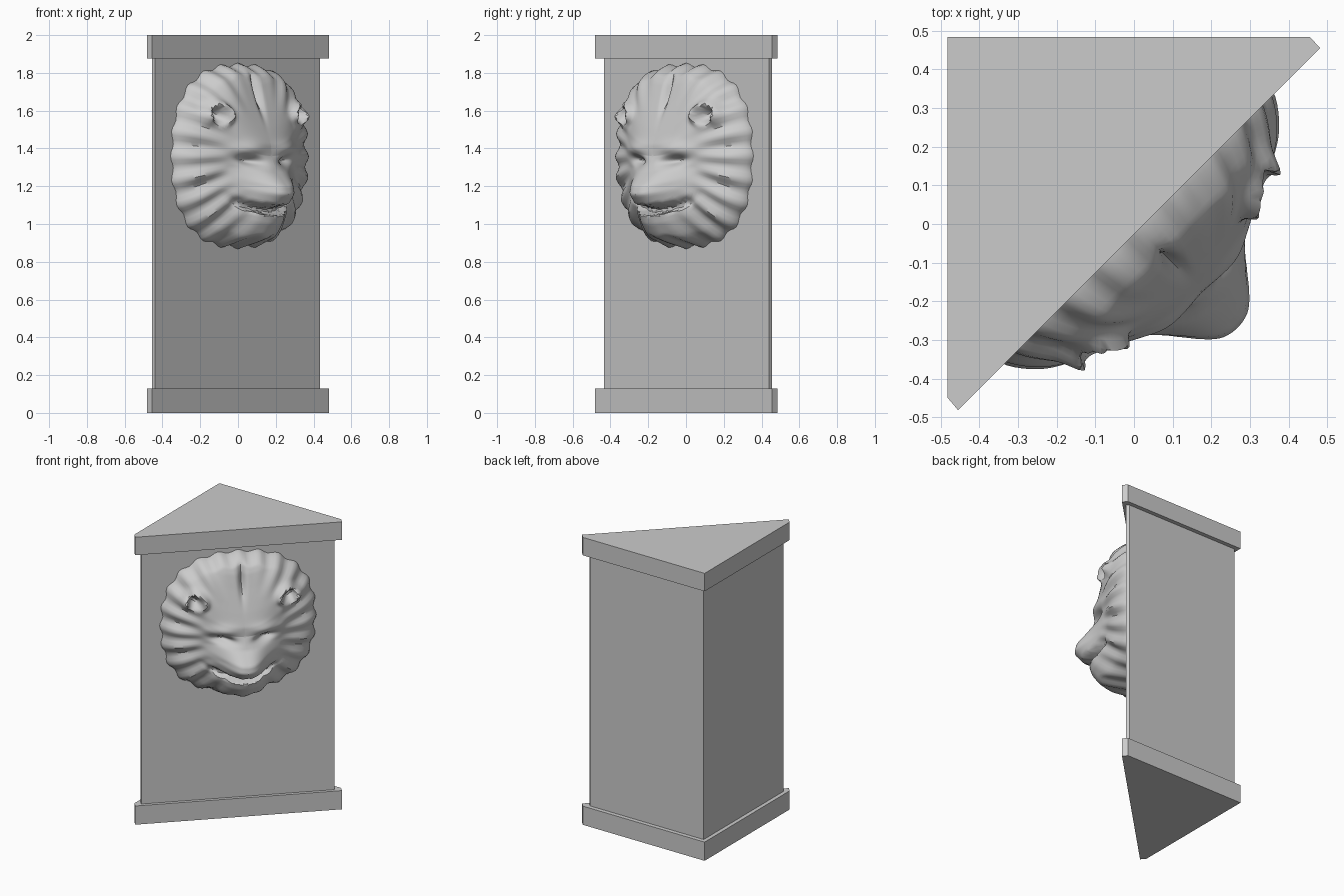
import bpy, bmesh
from math import sin, cos, pi, exp, sqrt

if "Cube" in bpy.data.objects:
    bpy.data.objects.remove(bpy.data.objects["Cube"])


def make(name, verts, faces):
    me = bpy.data.meshes.new(name)
    me.from_pydata(verts, [], faces)
    bm = bmesh.new()
    bm.from_mesh(me)
    bmesh.ops.recalc_face_normals(bm, faces=bm.faces)
    bm.to_mesh(me)
    bm.free()
    ob = bpy.data.objects.new(name, me)
    bpy.context.collection.objects.link(ob)
    return ob


def prism(name, outline, z0, z1):
    n = len(outline)
    verts = [(x, y, z) for z in (z0, z1) for x, y in outline]
    faces = [list(range(n)), list(range(n, 2 * n))]
    faces += [(i, (i + 1) % n, n + (i + 1) % n, n + i) for i in range(n)]
    return make(name, verts, faces)


# Corner pedestal: shaft between two wider triangular slabs
slab = [(-.482, .484), (-.482, -.45), (-.455, -.482), (.482, .455), (.455, .484)]
shaft = [(-.455, .455), (-.455, -.42), (-.44, -.435), (.435, .44), (.42, .455)]
prism("base_slab", slab, 0, .13)
prism("top_slab", slab, 1.875, 2)
prism("shaft", shaft, .13, 1.875)

# Face profile down the middle: (height, projection)
PROFILE = [(.80, .05), (.865, .09), (.90, .19), (.95, .235), (1.0, .27), (1.045, .285),
           (1.06, .20), (1.085, .20), (1.10, .33), (1.155, .38), (1.20, .37),
           (1.28, .29), (1.36, .25), (1.42, .245), (1.51, .215), (1.65, .165),
           (1.74, .135), (1.83, .09), (1.90, .05)]


def interp(table, z):
    for (z0, a), (z1, b) in zip(table, table[1:]):
        if z <= z1:
            k = max(0, (z - z0) / (z1 - z0))
            return a + (b - a) * k
    return table[-1][1]


def bump(d, s):
    return exp(-(d / s) ** 2)


WIDTH = [(.9, .15), (1.05, .17), (1.2, .15), (1.3, .16), (1.4, .22), (1.6, .25), (1.9, .22)]


def height(u, z, t, ang):
    a = abs(u)
    base = .172 * (1 - t ** 3.5) ** .75
    # radial locks of the mane
    fade = min(1, max(0, (t - .5) / .35))
    base += fade * (1 - t ** 8) * (.016 * cos(24 * ang) + .010 * cos(11 * ang))
    # mouth corners curl upwards
    p = interp(PROFILE, z - a * a * 1.2)
    g = exp(-(a / interp(WIDTH, z)) ** 2.5)
    n = base + (p - base) * g * min(1, (1 - t) * 9)
    # eye sockets under the brow, cheeks, ears, parting in the mane
    n -= .055 * bump(a - .13, .065) * bump(z - 1.335 - .15 * (a - .13), .025)
    n += .02 * bump(a - .14, .09) * bump(z - 1.40, .035)
    n += .02 * bump(a - .2, .07) * bump(z - 1.2, .08)
    d = sqrt((a - .30) ** 2 + (z - 1.57) ** 2)
    n += .045 * bump(d - .06, .022) * (1 if z > 1.57 else bump(z - 1.57, .04))
    n -= .03 * bump(d, .035)
    n -= .04 * bump(a, .018) * bump(z - 1.70, .10)
    return max(n, 0)


# Lion head relief: polar surface with a scalloped rim, set on the diagonal face
SEG, RINGS, CZ, Q = 144, 48, 1.36, sqrt(.5)


def place(u, n, z):
    return ((u + n) * Q, (u - n) * Q, z)


verts = [place(0, height(0, CZ, 0, 0), CZ)]
for r in range(1, RINGS + 2):
    t = min(r, RINGS) / RINGS
    for i in range(SEG):
        ang = 2 * pi * i / SEG
        s, c = sin(ang), cos(ang)
        rad = 1 / ((abs(s) / .492) ** 2.45 + (abs(c) / .482) ** 2.45) ** (1 / 2.45)
        rad *= 1 + t * .02 * cos(24 * ang)
        u, z = rad * t * s, CZ + rad * t * c
        n = height(u, z, t, ang) if r <= RINGS else -.03
        verts.append(place(u, n, z))
faces = []
for i in range(SEG):
    j = (i + 1) % SEG
    faces.append((0, 1 + i, 1 + j))
    for r in range(RINGS):
        a, b = 1 + r * SEG, 1 + (r + 1) * SEG
        faces.append((a + i, b + i, b + j, a + j))
faces.append([1 + RINGS * SEG + i for i in range(SEG)])
head = make("lion_head_relief", verts, faces)
bpy.ops.object.select_all(action='DESELECT')
head.select_set(True)
bpy.context.view_layer.objects.active = head
bpy.ops.object.shade_smooth_by_angle(angle=.7)
